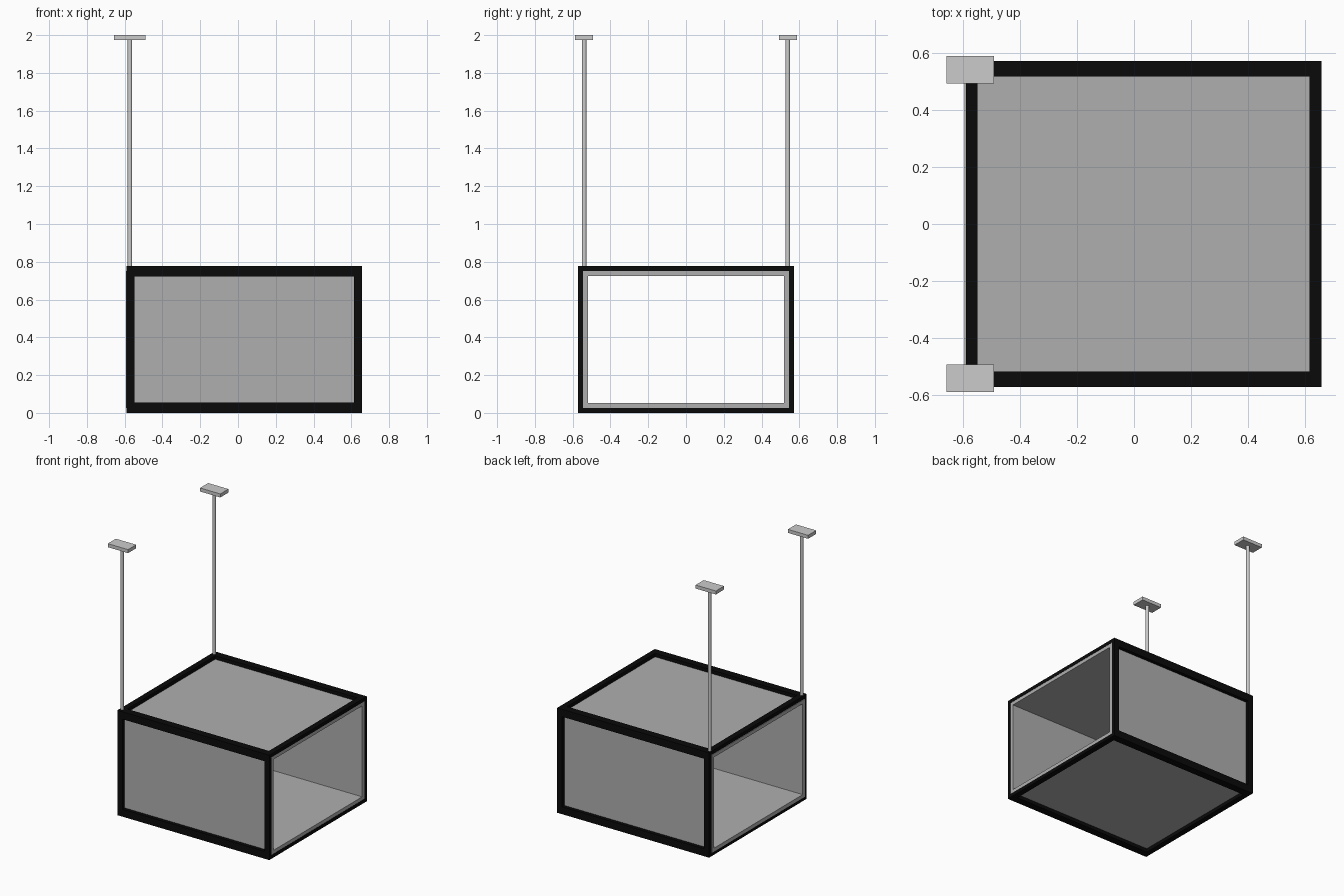
import bpy, bmesh

if "Cube" in bpy.data.objects:
    bpy.data.objects.remove(bpy.data.objects["Cube"])

X0, X1 = -0.589, 0.656      # box ends
HY, HZ = 0.571, 0.777       # half depth, height
T = 0.026                   # frame and panel thickness
LEG = 0.055                 # width of the corner angle strips
END = 0.041                 # width of the end bands


def material(name, v):
    m = bpy.data.materials.new(name)
    m.diffuse_color = (v, v, v, 1)
    m.use_nodes = True
    m.node_tree.nodes["Principled BSDF"].inputs["Base Color"].default_value = m.diffuse_color
    return m


black = material("black_frame", 0.003)
grey = material("grey_panel", 0.43)


def finish(name, bm, mat):
    bmesh.ops.recalc_face_normals(bm, faces=bm.faces)
    me = bpy.data.meshes.new(name)
    bm.to_mesh(me)
    bm.free()
    ob = bpy.data.objects.new(name, me)
    bpy.context.collection.objects.link(ob)
    me.materials.append(mat)
    return ob


def rect(hy, z0, z1):
    return [(-hy, z0), (hy, z0), (hy, z1), (-hy, z1)]


def tube(name, x0, x1, inset, mat):
    """Rectangular tube along x, open at both ends."""
    bm = bmesh.new()
    loops = []
    for x, d in ((x0, inset), (x1, inset), (x1, inset + T), (x0, inset + T)):
        loops.append([bm.verts.new((x, y, z)) for y, z in rect(HY - d, d, HZ - d)])
    for k in range(4):
        a, b = loops[k], loops[(k + 1) % 4]
        for i in range(4):
            j = (i + 1) % 4
            bm.faces.new((a[i], a[j], b[j], b[i]))
    return finish(name, bm, mat)


def angle_strip(name, x0, x1, sy, top):
    """L-shaped strip along one long edge of the box."""
    prof = [(0, 0), (LEG, 0), (LEG, T), (T, T), (T, LEG), (0, LEG)]
    bm = bmesh.new()
    vs = [bm.verts.new((x0, sy * (HY - u), HZ - v if top else v)) for u, v in prof]
    face = bm.faces.new(vs)
    ext = bmesh.ops.extrude_face_region(bm, geom=[face])
    moved = [g for g in ext["geom"] if isinstance(g, bmesh.types.BMVert)]
    bmesh.ops.translate(bm, verts=moved, vec=(x1 - x0, 0, 0))
    return finish(name, bm, black)


def block(name, center, size):
    bpy.ops.mesh.primitive_cube_add(size=1, location=center)
    ob = bpy.context.object
    ob.name = name
    ob.scale = size
    return ob


# grey panels: open-ended sleeve
tube("panel_sleeve", X0 - 0.004, X1 - 0.002, T, grey)

# black frame: end bands and corner strips
tube("end_band_left", X0, X0 + END, 0, black)
tube("end_band_right", X1 - END, X1, 0, black)
for sy, side in ((-1, "front"), (1, "back")):
    for top in (False, True):
        angle_strip(f"{side}_{'top' if top else 'bottom'}_strip",
                    X0 + END, X1 - END, sy, top)

    # hanging rod and ceiling plate
    bpy.ops.mesh.primitive_cylinder_add(vertices=24, radius=0.012, depth=1.22,
                                        location=(-0.572, sy * 0.539, 1.37))
    bpy.context.object.name = f"{side}_rod"
    bpy.ops.object.shade_smooth_by_angle()
    block(f"{side}_ceiling_plate", (-0.573, sy * 0.54, 1.987), (0.166, 0.095, 0.026))
